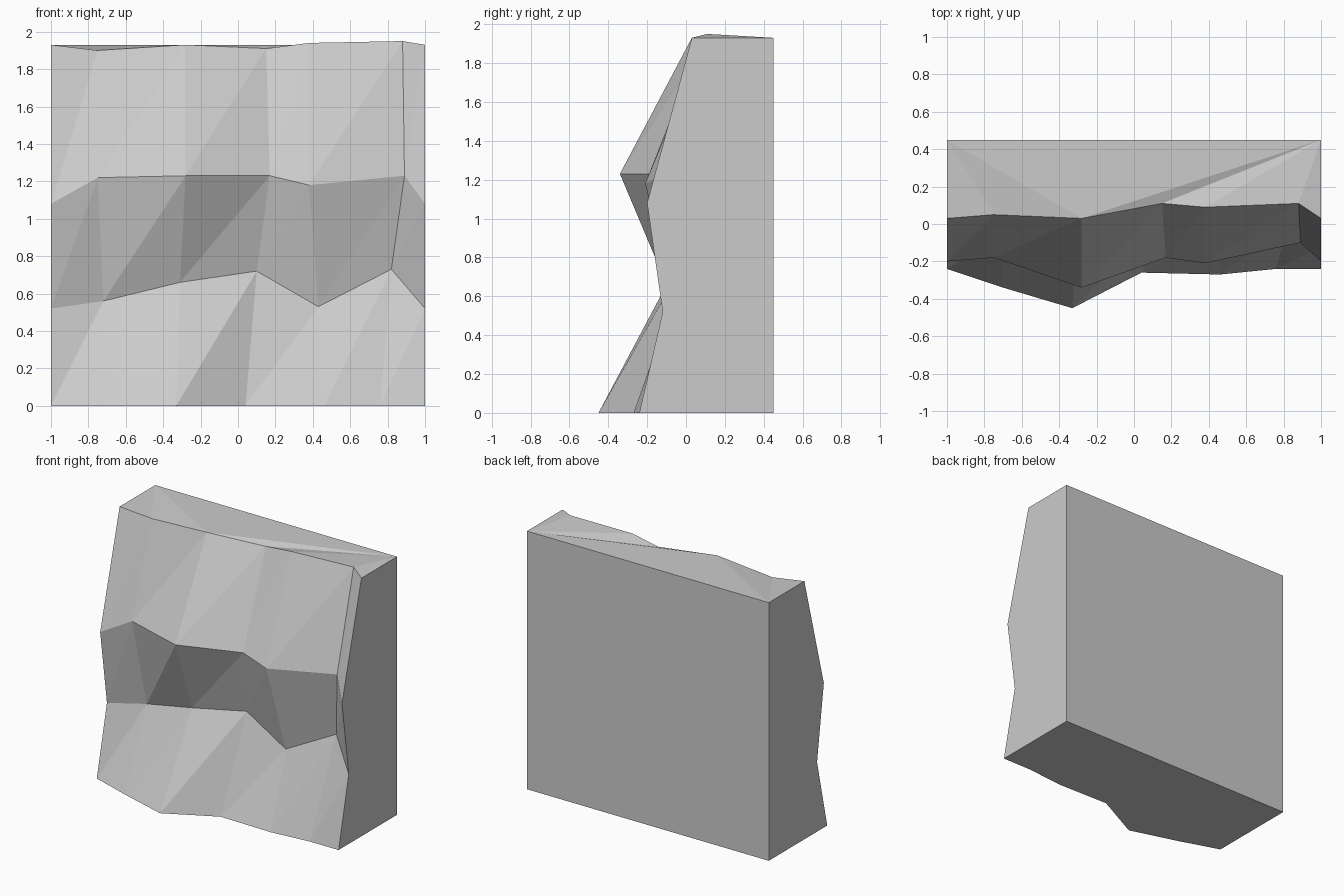
import bpy
import bmesh

default_cube = bpy.data.objects.get("Cube")
if default_cube:
    bpy.data.objects.remove(default_cube, do_unlink=True)

BACK, TOP = 0.45, 1.93

# Rock face profiles, one per ledge line from the ground up: (x, y, z)
foot = [(-1, -.24, 0), (-.7, -.34, 0), (-.33, -.45, 0), (.04, -.26, 0),
        (.46, -.27, 0), (.76, -.24, 0), (1, -.24, 0)]
hollow = [(-1, -.12, .52), (-.72, -.05, .56), (-.31, -.1, .66), (.1, -.04, .72),
          (.43, -.05, .53), (.82, -.01, .73), (1, -.12, .52)]
ledge = [(-1, -.2, 1.08), (-.75, -.18, 1.22), (-.28, -.34, 1.23), (.17, -.18, 1.23),
         (.38, -.21, 1.18), (.89, -.1, 1.23), (1, -.2, 1.08)]
crest = [(-1, .03, TOP), (-.75, .05, 1.9), (-.28, .03, TOP), (.15, .11, 1.91),
         (.38, .09, 1.94), (.88, .11, 1.95), (1, .03, TOP)]

# Grey stone material
stone = bpy.data.materials.new("grey stone")
stone.use_nodes = True
grey = (.6, .6, .6, 1)
stone.diffuse_color = grey
for node in stone.node_tree.nodes:
    if node.type == 'BSDF_PRINCIPLED':
        node.inputs["Base Color"].default_value = grey
        node.inputs["Roughness"].default_value = .9

bm = bmesh.new()
rows = [[bm.verts.new(point) for point in row] for row in (foot, hollow, ledge, crest)]
low_left, low_right, top_left, top_right = [
    bm.verts.new((x, BACK, z)) for z in (0, TOP) for x in (-1, 1)]

# Faceted front: each cell is split from its lower left to its upper right
for lower, upper in zip(rows, rows[1:]):
    for i in range(len(lower) - 1):
        bm.faces.new((lower[i], lower[i + 1], upper[i + 1]))
        bm.faces.new((lower[i], upper[i + 1], upper[i]))

# Top: two fans that meet at the middle of the uneven crest
rim = rows[-1]
middle = 2
for i in range(len(rim) - 1):
    corner = top_left if i < middle else top_right
    bm.faces.new((rim[i], rim[i + 1], corner))
bm.faces.new((rim[middle], top_right, top_left))

# Flat sides, back and underside
bm.faces.new([row[0] for row in rows] + [top_left, low_left])
bm.faces.new([row[-1] for row in rows] + [top_right, low_right])
bm.faces.new((low_left, low_right, top_right, top_left))
bm.faces.new(rows[0] + [low_right, low_left])
bmesh.ops.recalc_face_normals(bm, faces=bm.faces)

mesh = bpy.data.meshes.new("cliff_block")
bm.to_mesh(mesh)
bm.free()
mesh.materials.append(stone)
cliff = bpy.data.objects.new("cliff_block", mesh)
bpy.context.collection.objects.link(cliff)
